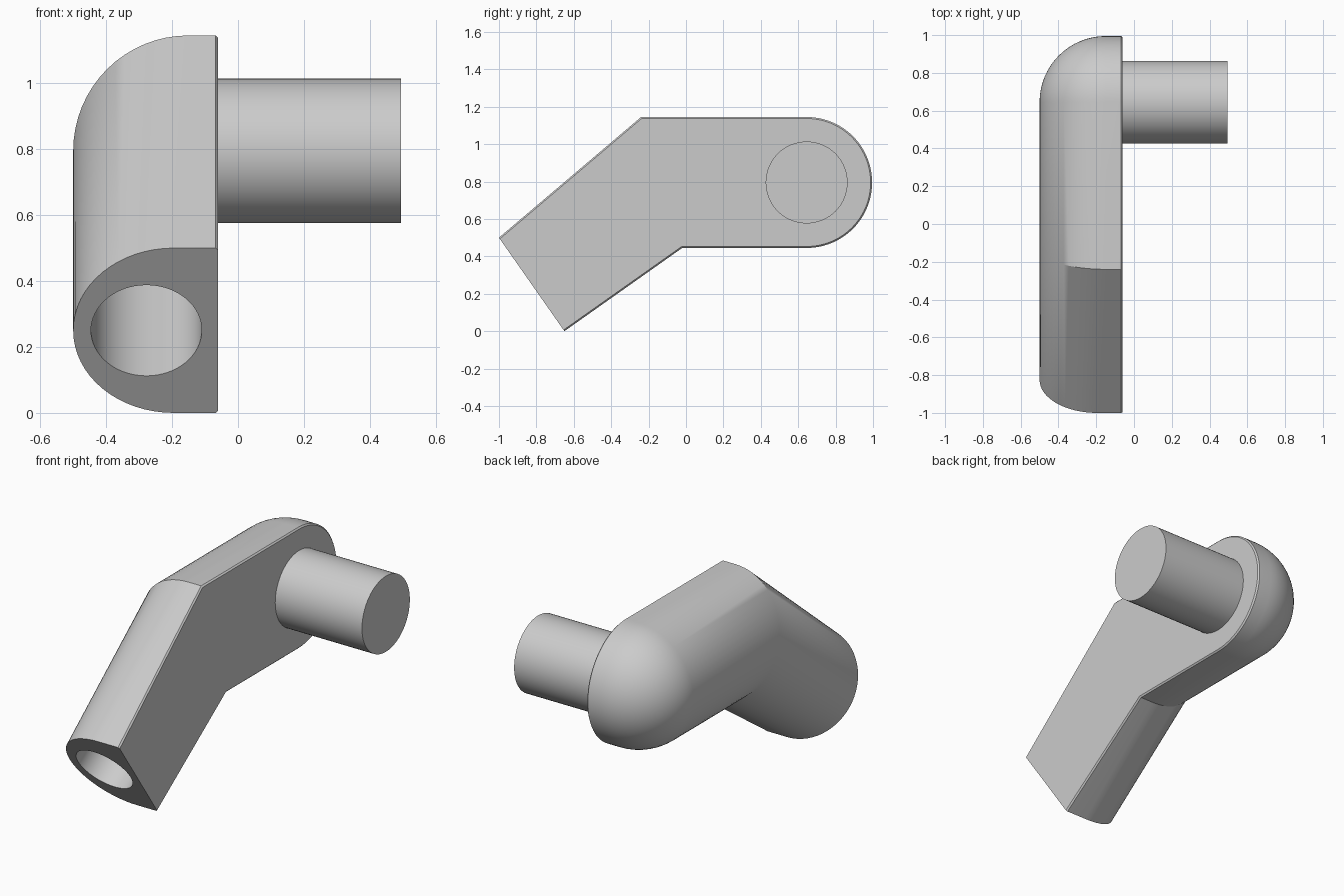
import bpy
import bmesh
from math import sin, cos, pi
from mathutils import Vector

cube = bpy.data.objects.get("Cube")
if cube:
    bpy.data.objects.remove(cube, do_unlink=True)

FLAT, OUTER = -0.06, -0.5      # x of the flat side and of the rounded side
AXIS_Y, AXIS_Z = 0.645, 0.795  # pivot axis of the peg and the domed end
RADIUS = 0.35
STEPS = 32                     # even, so the dome has a clean pole

grey = bpy.data.materials.new("light grey")
grey.use_nodes = True
colour = (0.6, 0.6, 0.6, 1)
grey.diffuse_color = colour
grey.node_tree.nodes["Principled BSDF"].inputs["Base Color"].default_value = colour


def section(r):
    """Half-round profile as (x, t), with t running from 1 down to -1."""
    rim = 0.008
    arc = [(OUTER + r - r * sin(pi * i / STEPS), cos(pi * i / STEPS))
           for i in range(STEPS + 1)]
    top = [(FLAT, 1 - rim / r), (FLAT - rim, 1)]
    return top + arc + [(x, -t) for x, t in reversed(top)]


def placed(r, top, bottom):
    """Stand the profile between a top and a bottom point in the y-z plane."""
    a, b = Vector(top), Vector(bottom)
    ring = []
    for x, t in section(r):
        p = b.lerp(a, (t + 1) / 2)
        ring.append((x, p.x, p.y))
    return ring


def add_skin(bm, rings):
    """Bridge successive open rings with quads."""
    rows = [[bm.verts.new(p) for p in ring] for ring in rings]
    for a, b in zip(rows, rows[1:]):
        for i in range(len(a) - 1):
            bm.faces.new((a[i], a[i + 1], b[i + 1], b[i]))
    return rows


def finish(obj):
    bpy.ops.object.select_all(action='DESELECT')
    obj.select_set(True)
    bpy.context.view_layer.objects.active = obj
    bpy.ops.object.shade_smooth_by_angle(angle=pi / 6)


def cylinder(name, r, start, end):
    start, end = Vector(start), Vector(end)
    axis = end - start
    bpy.ops.mesh.primitive_cylinder_add(
        vertices=64, radius=r, depth=axis.length, location=(start + end) / 2,
        rotation=axis.to_track_quat('Z', 'Y').to_euler())
    obj = bpy.context.object
    obj.name = name
    obj.data.materials.append(grey)
    return obj


# Bent arm: tapered leg, straight part and domed end
bm = bmesh.new()
rows = add_skin(bm, [
    placed(0.305, (-1, 0.5), (-0.65, 0)),
    placed(RADIUS, (-0.24, AXIS_Z + RADIUS), (-0.02, AXIS_Z - RADIUS)),
    placed(RADIUS, (AXIS_Y, AXIS_Z + RADIUS), (AXIS_Y, AXIS_Z - RADIUS)),
])
half = section(RADIUS)[:STEPS // 2 + 3]
add_skin(bm, [[(x, AXIS_Y + RADIUS * t * sin(pi * k / 48),
                AXIS_Z + RADIUS * t * cos(pi * k / 48)) for x, t in half]
              for k in range(49)])
bm.faces.new(rows[0])
bmesh.ops.remove_doubles(bm, verts=bm.verts, dist=0.0005)
bmesh.ops.holes_fill(bm, edges=[e for e in bm.edges if e.is_boundary], sides=0)
bmesh.ops.recalc_face_normals(bm, faces=bm.faces)
mesh = bpy.data.meshes.new("arm")
bm.to_mesh(mesh)
bm.free()
mesh.materials.append(grey)
arm = bpy.data.objects.new("arm", mesh)
bpy.context.collection.objects.link(arm)

# Round socket bored into the end of the leg
mouth = Vector((-0.278, -0.825, 0.25))
bore = Vector((0, cos(0.611), sin(0.611)))
cutter = cylinder("socket_cutter", 0.168, mouth - bore * 0.1, mouth + bore * 0.6)
cutter.hide_render = True
cut = arm.modifiers.new("socket", 'BOOLEAN')
cut.operation = 'DIFFERENCE'
cut.solver = 'EXACT'
cut.object = cutter
bpy.context.view_layer.objects.active = arm
bpy.ops.object.modifier_apply(modifier=cut.name)
bpy.data.objects.remove(cutter, do_unlink=True)
finish(arm)

# Peg standing out from the flat side
peg = cylinder("peg", 0.219, (FLAT - 0.02, AXIS_Y, AXIS_Z), (0.495, AXIS_Y, AXIS_Z))
finish(peg)
